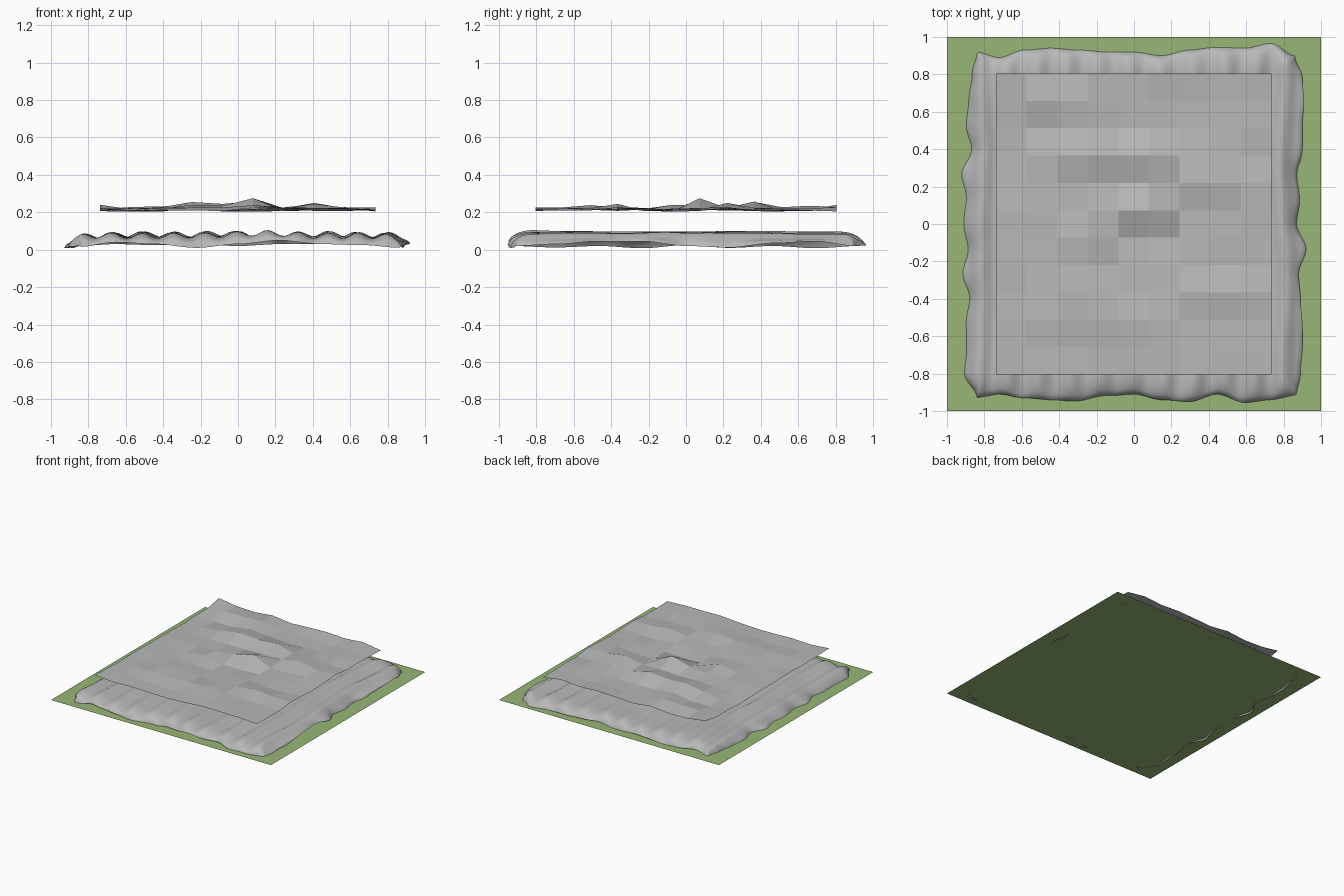
import bpy, bmesh, math, random
from mathutils import noise, Vector

if "Cube" in bpy.data.objects:
    bpy.data.objects.remove(bpy.data.objects["Cube"])

random.seed(4)


def material(name, rgb):
    m = bpy.data.materials.new(name)
    m.diffuse_color = (*rgb, 1)
    m.use_nodes = True
    m.node_tree.nodes["Principled BSDF"].inputs["Base Color"].default_value = m.diffuse_color
    return m


GREEN = material("grass green", (0.31, 0.47, 0.18))
GREY = material("cloth grey", (0.48, 0.48, 0.48))


def grid_object(name, nx, ny, point, mat, smooth):
    """Sheet of nx by ny quads; point(u, v) gives each position."""
    bm = bmesh.new()
    vs = [[bm.verts.new(point(i / nx, j / ny)) for i in range(nx + 1)] for j in range(ny + 1)]
    for j in range(ny):
        for i in range(nx):
            f = bm.faces.new((vs[j][i], vs[j][i + 1], vs[j + 1][i + 1], vs[j + 1][i]))
            f.smooth = smooth
    me = bpy.data.meshes.new(name)
    bm.to_mesh(me)
    bm.free()
    me.materials.append(mat)
    ob = bpy.data.objects.new(name, me)
    bpy.context.collection.objects.link(ob)
    return ob


def curve(values, t):
    """Smooth lookup in evenly spaced values, t in 0..1."""
    s = min(max(t, 0), 1) * (len(values) - 1)
    k = min(int(s), len(values) - 2)
    f = s - k
    f = f * f * (3 - 2 * f)
    return values[k] * (1 - f) + values[k + 1] * f


# flat lawn
grid_object("lawn", 1, 1, lambda u, v: (2 * u - 1, 2 * v - 1, 0.022), GREEN, False)

# outline of the rumpled cloth, each side sampled evenly from low to high
LEFT = [-.84, -.91, -.90, -.90, -.88, -.925, -.89, -.91, -.90, -.93, -.87, -.90, -.89, -.87, -.84]
RIGHT = [.87, .89, .90, .90, .89, .88, .92, .87, .89, .875, .90, .90, .91, .90, .86]
FRONT = [-.93, -.91, -.93, -.94, -.95, -.92, -.91, -.94, -.95, -.91, -.955, -.94, -.92]
BACK = [.92, .89, .93, .94, .93, .92, .92, .90, .93, .945, .94, .965, .90]
# height of the hem along each side
HEM_L = [.02, .012, .02, .008, .025, .01, .02, .008, .02]
HEM_R = [.02, .03, .045, .045, .02, .012, .035, .045, .02]
HEM_F = [.015, .04, .03, .01, .03, .05, .03, .025, .01]
HEM_B = [.02, .03, .025, .03, .02, .03, .03, .025, .02]


def cloth_point(u, v):
    # ease spacing so the rim is finer than the middle
    eu = u - 0.05 * math.sin(2 * math.pi * u)
    ev = v - 0.05 * math.sin(2 * math.pi * v)
    l, r = curve(LEFT, ev), curve(RIGHT, ev)
    f, b = curve(FRONT, eu), curve(BACK, eu)
    # outline ripples die away toward the middle
    wx, wy = abs(2 * eu - 1) ** 4, abs(2 * ev - 1) ** 4
    l2, r2 = l * wx - .89 * (1 - wx), r * wx + .89 * (1 - wx)
    f2, b2 = f * wy - .93 * (1 - wy), b * wy + .93 * (1 - wy)
    x, y = l2 + (r2 - l2) * eu, f2 + (b2 - f2) * ev
    # long folds running front to back
    wob = 0.9 * noise.noise(Vector((x * 1.3, y * 1.6, 2)))
    fold = math.cos(2 * math.pi * (x - 0.15) / 0.163 + wob * 1.6)
    top = 0.074 + 0.014 * fold + 0.014 * noise.noise(Vector((x * 3, y * 2.2, 7)))
    top += 0.010 * math.exp(-((x - 0.15) / 0.5) ** 2)
    # rim curls down to the hem
    dists = [(1.78 * eu, curve(HEM_L, ev)), (1.78 * (1 - eu), curve(HEM_R, ev)),
             (1.86 * ev, curve(HEM_F, eu)), (1.86 * (1 - ev), curve(HEM_B, eu))]
    dists = [(max(d, 0), h) for d, h in dists]
    ws = [1 / (d + 0.01) ** 3 for d, _ in dists]
    hem = sum(w * h for w, (_, h) in zip(ws, dists)) / sum(ws)
    t = min(min(d for d, _ in dists) / 0.13, 1)
    k = math.sqrt(max(1 - (1 - t) ** 2, 0))
    return x, y, max(hem + (top - hem) * k, 0.0)


grid_object("rumpled_cloth", 100, 100, cloth_point, GREY, True)

# raised or lowered corners of the faceted sheet: (column, row) -> height
BUMPS = {(5, 6): .275, (5, 8): .258, (4, 8): .245, (3, 5): .24, (3, 10): .235,
         (3, 8): .255, (7, 7): .25, (7, 3): .245, (5, 2): .238, (4, 6): .235,
         (5, 7): .222, (4, 7): .215, (6, 7): .222, (1, 9): .203, (2, 9): .203,
         (1, 10): .228, (2, 10): .232, (4, 5): .205, (5, 5): .203, (6, 5): .212,
         (0, 11): .24, (9, 0): .215, (0, 0): .222, (9, 11): .205}


def sheet_point(u, v):
    z = BUMPS.get((round(u * 9), round(v * 11)), 0.217 + random.uniform(-.011, .011))
    return -0.737 + 1.472 * u, -0.805 + 1.61 * v, z


# coarse faceted sheet floating above
grid_object("faceted_sheet", 9, 11, sheet_point, GREY, False)
